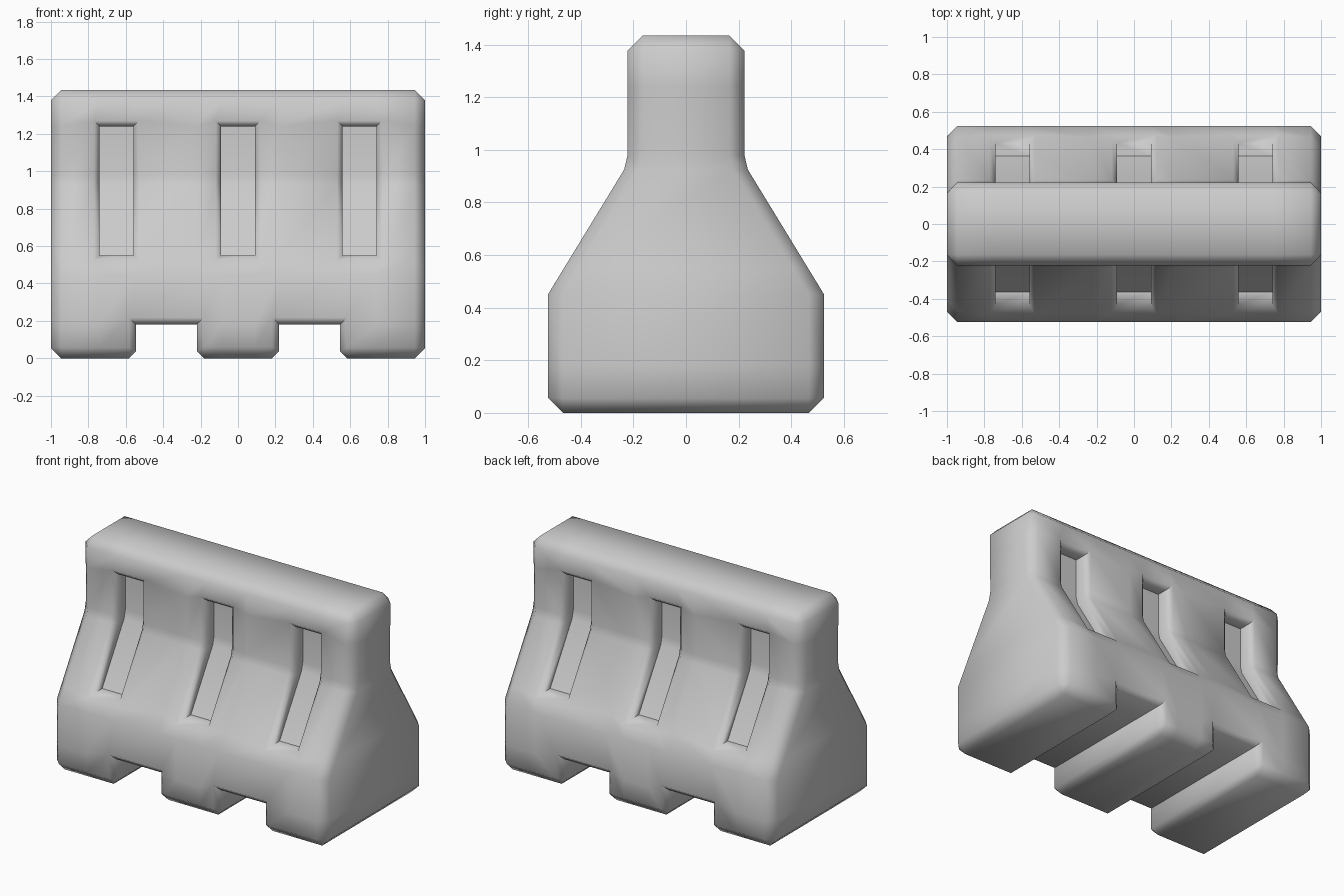
import bpy, bmesh
from math import radians

if "Cube" in bpy.data.objects:
    bpy.data.objects.remove(bpy.data.objects["Cube"])

# Half-width of the body at each height row (z, y)
ROWS = [(0, .525), (.18, .525), (.45, .525), (.55, .464),
        (.925, .235), (.98, .222), (1.24, .222), (1.435, .222)]
# Column boundaries: x at the base, x above the base
HALF = [(.09, .09), (.22, .22), (.545, .56), (.74, .74), (1, 1)]
COLS = [(-a, -b) for a, b in reversed(HALF)] + HALF
NOTCH_COLS, POCKET_COLS, POCKET_ROWS = (2, 6), (1, 4, 7), (3, 4, 5)
DEPTH, BEVEL = .10, .06

bm = bmesh.new()
cache = {}


def vert(i, j, side, inner=False):
    key = (i, j, side, inner)
    if key not in cache:
        z, w = ROWS[j]
        x = COLS[i][0 if j <= 1 else 1]
        cache[key] = bm.verts.new((x, side * (w - DEPTH * inner), z))
    return cache[key]


def solid(i, j):
    if not (0 <= i < len(COLS) - 1 and 0 <= j < len(ROWS) - 1):
        return False
    return not (j == 0 and i in NOTCH_COLS)


def pocket(i, j):
    return i in POCKET_COLS and j in POCKET_ROWS


# Body: front and back skins, pocket walls, and closing faces at open borders
for i in range(len(COLS) - 1):
    for j in range(len(ROWS) - 1):
        if not solid(i, j):
            continue
        corners = [(i, j), (i + 1, j), (i + 1, j + 1), (i, j + 1)]
        around = [(i, j - 1), (i + 1, j), (i, j + 1), (i - 1, j)]
        for s in (-1, 1):
            bm.faces.new([vert(*c, s, pocket(i, j)) for c in corners])
        for k, n in enumerate(around):
            a, b = corners[k], corners[(k + 1) % 4]
            if not solid(*n):
                bm.faces.new([vert(*a, -1), vert(*b, -1), vert(*b, 1), vert(*a, 1)])
            elif pocket(i, j) and not pocket(*n):
                for s in (-1, 1):
                    bm.faces.new([vert(*a, s), vert(*b, s),
                                  vert(*b, s, True), vert(*a, s, True)])
bmesh.ops.recalc_face_normals(bm, faces=bm.faces)

# Chamfer widths: wide on the outer edges, narrower on notches and pockets
weight = bm.edges.layers.float.new("bevel_weight_edge")
for e in bm.edges:
    if not e.is_convex or e.calc_face_angle(0) < .9:
        continue
    p, q = (v.co for v in e.verts)
    reach = max(abs(p.x), abs(q.x))
    base_run = max(p.z, q.z) < .01 and abs(p.x - q.x) > .01
    if reach > .99:
        width = .055
    elif reach < .75 and .5 < min(p.z, q.z) and max(p.z, q.z) < 1.3:
        width = .03
    elif reach < .6 and max(p.z, q.z) < .19 and not base_run:
        width = .038
    else:
        width = BEVEL
    e[weight] = width / BEVEL

mesh = bpy.data.meshes.new("barrier_body")
bm.to_mesh(mesh)
bm.free()
body = bpy.data.objects.new("barrier_body", mesh)
bpy.context.collection.objects.link(body)
bpy.context.view_layer.objects.active = body
body.select_set(True)

# Chamfer, then smooth shading across the chamfers
mod = body.modifiers.new("chamfer", 'BEVEL')
mod.limit_method = 'WEIGHT'
mod.width = BEVEL
mod.segments = 1
mod.use_clamp_overlap = False
bpy.ops.object.modifier_apply(modifier=mod.name)
bpy.ops.object.shade_smooth_by_angle(angle=radians(50))
